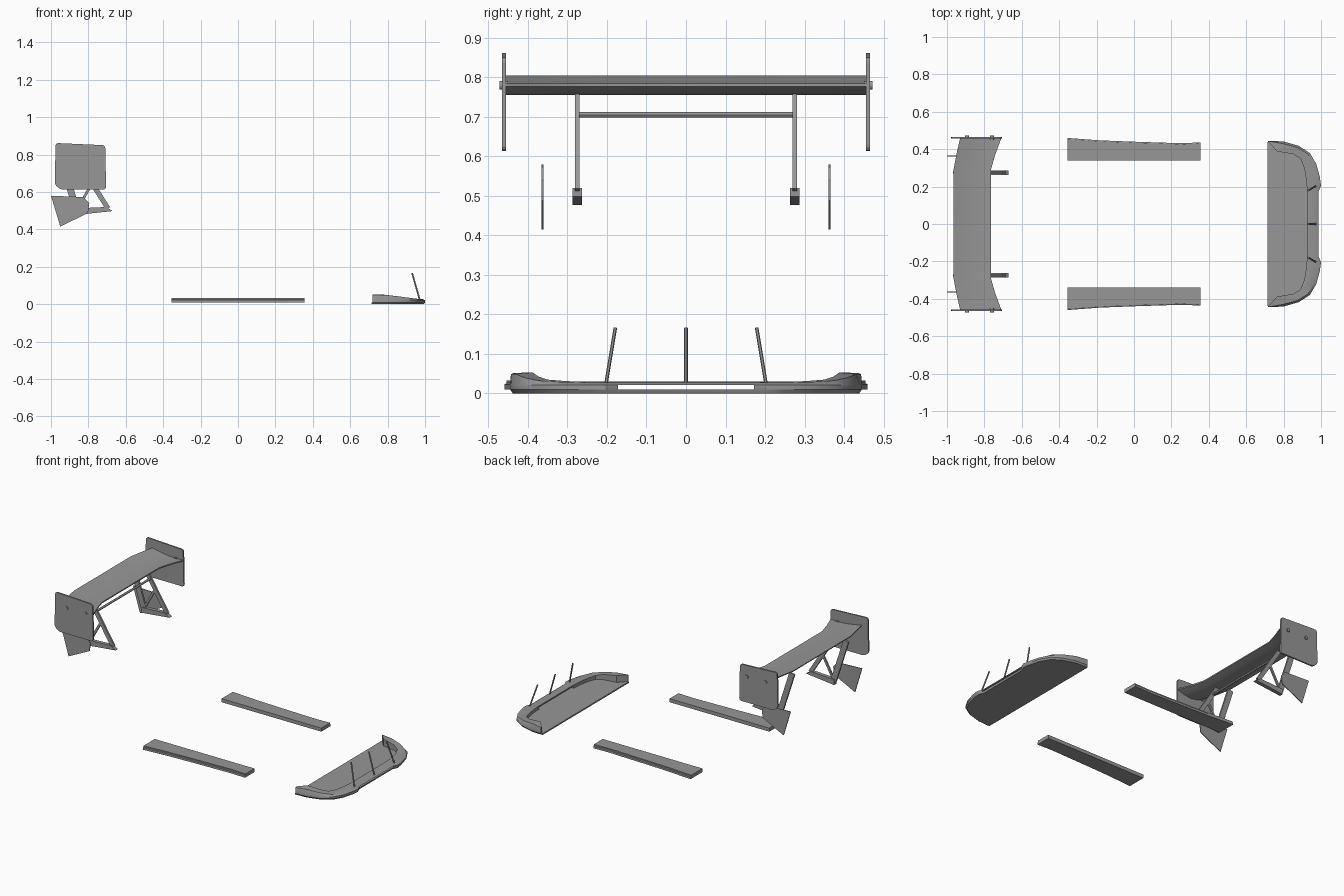
import bpy
import bmesh
import math
from mathutils import Vector

cube = bpy.data.objects.get("Cube")
if cube:
    bpy.data.objects.remove(cube)

grey = bpy.data.materials.new("body_grey")
grey.use_nodes = True
grey.diffuse_color = (0.31, 0.31, 0.31, 1)
grey.node_tree.nodes["Principled BSDF"].inputs["Base Color"].default_value = (0.31, 0.31, 0.31, 1)


def finish(name, bm, smooth=False):
    bmesh.ops.recalc_face_normals(bm, faces=bm.faces)
    mesh = bpy.data.meshes.new(name)
    bm.to_mesh(mesh)
    bm.free()
    mesh.materials.append(grey)
    obj = bpy.data.objects.new(name, mesh)
    bpy.context.collection.objects.link(obj)
    if smooth:
        bpy.ops.object.select_all(action='DESELECT')
        obj.select_set(True)
        bpy.context.view_layer.objects.active = obj
        bpy.ops.object.shade_smooth_by_angle(angle=math.radians(30))
    return obj


def plate(name, outline, y, thickness, radius=0):
    """Side outline (x, z) given thickness along y, with optional rounded corners."""
    bm = bmesh.new()
    face = bm.faces.new([bm.verts.new((x, y - thickness / 2, z)) for x, z in outline])
    grown = bmesh.ops.extrude_face_region(bm, geom=[face])["geom"]
    bmesh.ops.translate(bm, vec=(0, thickness, 0),
                        verts=[g for g in grown if isinstance(g, bmesh.types.BMVert)])
    if radius:
        across = [e for e in bm.edges if abs(e.verts[0].co.y - e.verts[1].co.y) > thickness / 2]
        bmesh.ops.bevel(bm, geom=across, offset=radius, segments=4, profile=0.5, affect='EDGES')
    return finish(name, bm)


def beam(name, start, end, width, y, thickness):
    """Flat bar between two (x, z) points."""
    a, b = Vector(start), Vector(end)
    d = (b - a).normalized()
    side = Vector((-d.y, d.x)) * width / 2
    return plate(name, [a + side, b + side, b - side, a - side], y, thickness)


def rod(name, start, end, radius, sides=12):
    a, b = Vector(start), Vector(end)
    bm = bmesh.new()
    bmesh.ops.create_cone(bm, cap_ends=True, segments=sides, radius1=radius,
                          radius2=radius, depth=(b - a).length)
    turn = (b - a).to_track_quat('Z', 'Y').to_matrix().to_4x4()
    bmesh.ops.transform(bm, matrix=turn, verts=bm.verts)
    bmesh.ops.translate(bm, vec=(a + b) / 2, verts=bm.verts)
    return finish(name, bm, True)


def loft(name, rows, closed=False, caps=False, skip=None, smooth=True):
    """Skin a list of equal-length point rows."""
    bm = bmesh.new()
    grid = [[bm.verts.new(p) for p in row] for row in rows]
    n = len(rows[0])
    for i in range(len(rows) - 1):
        for j in range(n if closed else n - 1):
            if skip and skip(i, j):
                continue
            k = (j + 1) % n
            bm.faces.new((grid[i][j], grid[i][k], grid[i + 1][k], grid[i + 1][j]))
    if caps:
        bm.faces.new(grid[0])
        bm.faces.new(grid[-1])
    return finish(name, bm, smooth)


# Rear wing blade: section (chord fraction from trailing edge, height)
section = [(0, 0.805), (0.25, 0.794), (0.5, 0.786), (0.75, 0.783), (1, 0.785),
           (1, 0.777), (0.8, 0.763), (0.55, 0.755), (0.3, 0.765), (0, 0.799)]
half_span = [(0.457, -0.93, -0.71), (0.37, -0.95, -0.742), (0.29, -0.965, -0.765)]
span = half_span + [(-y, a, b) for y, a, b in reversed(half_span)]
loft("wing_blade", [[(a + (b - a) * t, y, z) for t, z in section] for y, a, b in span],
     closed=True, caps=True)

for s, label in ((1, "left"), (-1, "right")):
    # Endplate and its bolts
    plate("endplate_" + label, [(-0.975, 0.862), (-0.71, 0.85), (-0.705, 0.614), (-0.95, 0.614),
                                (-0.98, 0.64)], s * 0.461, 0.01, 0.014)
    for x in (-0.893, -0.76):
        rod("endplate_bolt_" + label, (x, s * 0.45, 0.78), (x, s * 0.472, 0.78), 0.011, 16)

    # Wing support truss
    y = s * 0.275
    plate("support_foot_" + label, [(-0.87, 0.512), (-0.705, 0.52), (-0.67, 0.498),
                                    (-0.87, 0.477)], y, 0.024)
    beam("front_leg_" + label, (-0.855, 0.765), (-0.695, 0.512), 0.026, y, 0.012)
    beam("rear_leg_" + label, (-0.95, 0.78), (-0.86, 0.5), 0.036, y, 0.012)
    beam("brace_" + label, (-0.782, 0.645), (-0.86, 0.505), 0.014, y, 0.01)

    # Rear side fin
    plate("side_fin_" + label, [(-1, 0.58), (-0.825, 0.573), (-0.795, 0.54), (-0.802, 0.488),
                                (-0.95, 0.415)], s * 0.363, 0.005)

    # Side skirt with a slightly stepped outer edge
    edge = [(-0.355, 0.46), (-0.18, 0.447), (0, 0.44), (0.25, 0.432), (0.355, 0.436)]
    loft("side_skirt_" + label,
         [[(x, s * 0.34, 0.01), (x, s * w, 0.01), (x, s * w, 0.023),
           (x, s * (w - 0.006), 0.026), (x, s * (w - 0.006), 0.033), (x, s * 0.34, 0.033)]
          for x, w in edge], closed=True, caps=True, smooth=False)

# Crossbar between the supports
rod("support_crossbar", (-0.818, -0.275, 0.705), (-0.818, 0.275, 0.705), 0.007)

# Front splitter stations: outer x, y, inner x, y, rim height
half = [(0.72, 0.445, 0.72, 0.437, 0.052), (0.80, 0.441, 0.765, 0.388, 0.053),
        (0.88, 0.418, 0.85, 0.374, 0.043), (0.94, 0.38, 0.89, 0.35, 0.035),
        (0.975, 0.32, 0.91, 0.30, 0.031), (0.994, 0.25, 0.92, 0.24, 0.03),
        (1.0, 0.205, 0.924, 0.20, 0.03), (0.986, 0.172, 0.925, 0.172, 0.03)]
stations = half + [(ox, -oy, ix, -iy, h) for ox, oy, ix, iy, h in reversed(half)]


def rim(ox, oy, ix, iy, h):
    mx, my = ox + (ix - ox) * 0.2, oy + (iy - oy) * 0.2
    return [(ox - 0.006, oy * 0.985, 0), (ox, oy, 0.01), (ox, oy, 0.022),
            (mx, my, h * 0.93), (ix, iy, h), (ix, iy, 0.022), (ix, iy, 0.009)]


# Rim with an air slot cut through the straight middle of the nose
middle = len(half) - 1
loft("splitter_rim", [rim(*st) for st in stations],
     skip=lambda i, j: i == middle and j in (1, 5))

# Splitter floor as a thin slab
bm = bmesh.new()
floor = bm.faces.new([bm.verts.new((ox - 0.006, oy * 0.985, 0)) for ox, oy, *_ in stations])
grown = bmesh.ops.extrude_face_region(bm, geom=[floor])["geom"]
bmesh.ops.translate(bm, vec=(0, 0, 0.009),
                    verts=[g for g in grown if isinstance(g, bmesh.types.BMVert)])
finish("splitter_floor", bm)

# Splitter stay rods
for foot, top in ((-0.203, -0.179), (0, 0), (0.203, 0.179)):
    rod("splitter_stay", (0.972, foot, 0.022), (0.931, top, 0.166), 0.0045)
